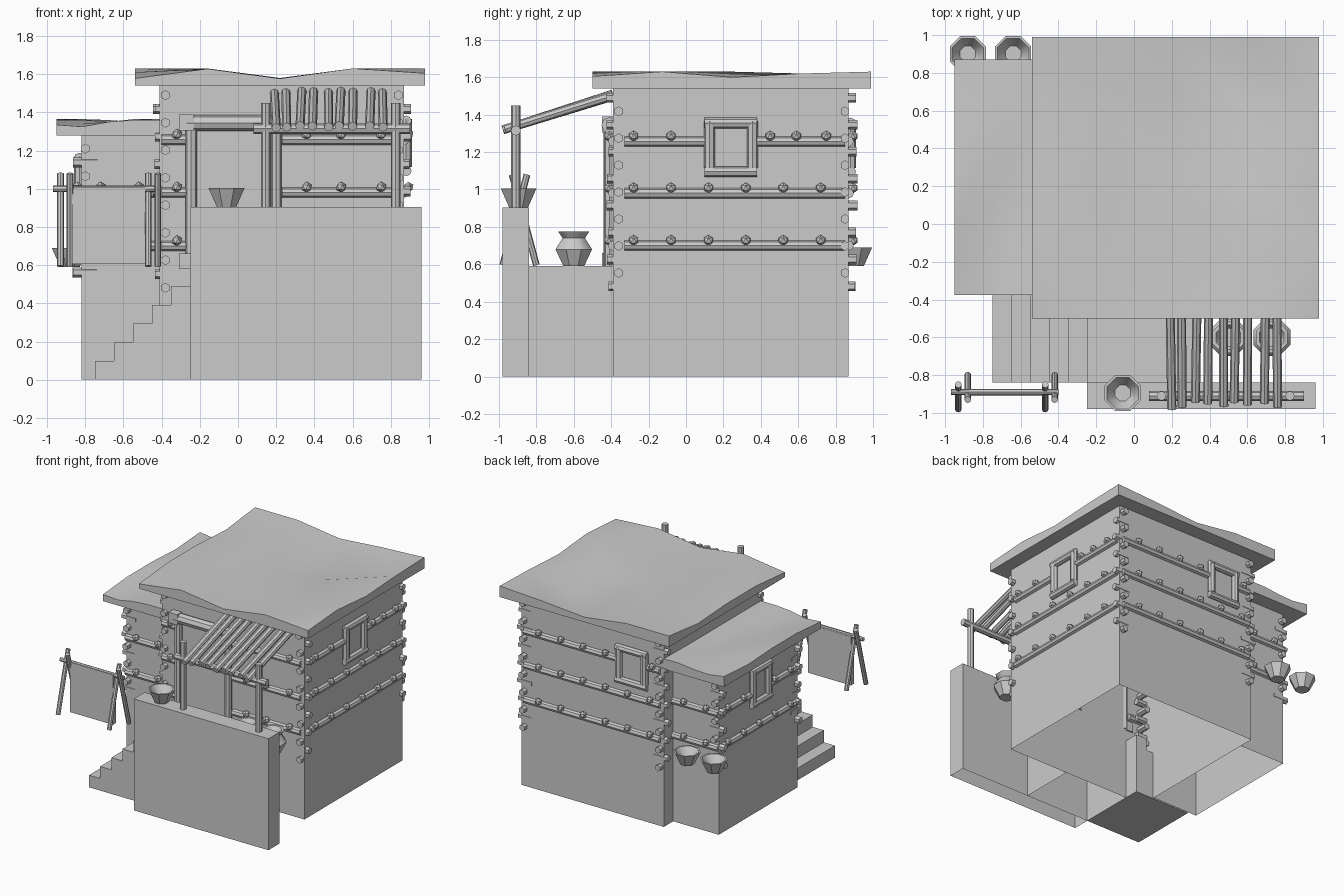
import bpy, bmesh, math, random
from mathutils import Vector

if "Cube" in bpy.data.objects:
    bpy.data.objects.remove(bpy.data.objects["Cube"])
random.seed(4)


def finish(bm, name, smooth=True):
    bmesh.ops.recalc_face_normals(bm, faces=bm.faces)
    me = bpy.data.meshes.new(name)
    bm.to_mesh(me)
    bm.free()
    ob = bpy.data.objects.new(name, me)
    bpy.context.collection.objects.link(ob)
    if smooth:
        bpy.context.view_layer.objects.active = ob
        ob.select_set(True)
        bpy.ops.object.shade_smooth_by_angle(angle=math.radians(40))
        ob.select_set(False)
    return ob


def add_log(bm, p, q, r, n=8):
    p, q = Vector(p), Vector(q)
    d = q - p
    m = d.to_track_quat('Z', 'Y').to_matrix().to_4x4()
    m.translation = (p + q) / 2
    bmesh.ops.create_cone(bm, cap_ends=True, segments=n, radius1=r, radius2=r,
                          depth=d.length, matrix=m)


def log(name, p, q, r, n=8):
    bm = bmesh.new()
    add_log(bm, p, q, r, n)
    return finish(bm, name)


def box(name, x0, x1, y0, y1, z0, z1, open_bottom=False):
    bm = bmesh.new()
    bmesh.ops.create_cube(bm, size=1)
    for v in bm.verts:
        v.co = ((x0 + x1) / 2 + v.co.x * (x1 - x0), (y0 + y1) / 2 + v.co.y * (y1 - y0),
                (z0 + z1) / 2 + v.co.z * (z1 - z0))
    ob_normals = [f for f in bm.faces if f.calc_center_median().z < z0 + 1e-4]
    if open_bottom:
        bmesh.ops.delete(bm, geom=ob_normals, context='FACES_ONLY')
    return finish(bm, name, False)


def lathe(name, cx, cy, profile, n=8):
    bm = bmesh.new()
    rings = [[bm.verts.new((cx + r * math.cos((i + .5) * 2 * math.pi / n),
                            cy + r * math.sin((i + .5) * 2 * math.pi / n), z))
              for i in range(n)] for r, z in profile]
    for a, b in zip(rings, rings[1:]):
        for i in range(n):
            bm.faces.new((a[i], a[(i + 1) % n], b[(i + 1) % n], b[i]))
    bm.faces.new(rings[0])
    bm.faces.new(rings[-1])
    return finish(bm, name)


def roof(name, x0, x1, y0, y1, base, heights):
    # wavy earth roof: coarse displaced grid closed down to a flat underside
    bm = bmesh.new()
    n = len(heights) - 1
    g = [[bm.verts.new((x0 + (x1 - x0) * i / n, y0 + (y1 - y0) * j / n, heights[j][i]))
          for i in range(n + 1)] for j in range(n + 1)]
    for j in range(n):
        for i in range(n):
            bm.faces.new((g[j][i], g[j][i + 1], g[j + 1][i + 1], g[j + 1][i]))
    edges = [e for e in bm.edges if e.is_boundary]
    new = bmesh.ops.extrude_edge_only(bm, edges=edges)['geom']
    for v in new:
        if isinstance(v, bmesh.types.BMVert):
            v.co.z = base
    bmesh.ops.holes_fill(bm, edges=[e for e in bm.edges if e.is_boundary], sides=0)
    bmesh.ops.triangulate(bm, faces=bm.faces[:])
    finish(bm, name)


def rail(name, axis, wall, a, b, z, bolts):
    # horizontal wall beam with rounded pegs; axis is the beam direction
    pt = (lambda t, w, h: (t, w, h)) if axis == 'x' else (lambda t, w, h: (w, t, h))
    bm = bmesh.new()
    add_log(bm, pt(a, wall, z), pt(b, wall, z), .027)
    out = .022 if wall > 0 else -.022
    for t in bolts:
        res = bmesh.ops.create_icosphere(bm, subdivisions=1, radius=.029)
        bmesh.ops.translate(bm, verts=res['verts'], vec=pt(t, wall + out, z + .028))
    finish(bm, name)


def corner(name, x, y, z0, z1):
    # stacked crossing log ends
    bm = bmesh.new()
    n = round((z1 - z0) / .072)
    for i in range(n + 1):
        z = z1 - i * .072
        h = .06 + random.uniform(-.008, .008)
        d = Vector((h, 0, 0)) if i % 2 else Vector((0, h, 0))
        c = Vector((x, y, z))
        add_log(bm, c - d, c + d, .026, 6)
    finish(bm, name)


def window(name, axis, wall, c, z, w=.115, h=.13):
    pt = (lambda t, k: (t, wall, k)) if axis == 'x' else (lambda t, k: (wall, t, k))
    bm = bmesh.new()
    for s in (-1, 1):
        add_log(bm, pt(c + s * w, z - h + .02), pt(c + s * w, z + h + .01), .03)
        add_log(bm, pt(c - w - .025, z + s * h), pt(c + w + .025, z + s * h), .029)
    finish(bm, name)


# walls
box('main_walls', -.41, .87, -.39, .87, 0, 1.55, True)
box('wing_walls', -.82, -.41, -.26, .75, 0, 1.29, True)
box('parapet', -.25, .96, -.98, -.84, 0, .905, True)
box('porch_platform', -.25, .33, -.84, -.39, 0, .59, True)

# stairs as an extruded stepped profile
pts = [(-.25, 0), (-.75, 0)]
for i in range(5):
    pts += [(-.75 + .1 * i, .098 * (i + 1)), (-.65 + .1 * i, .098 * (i + 1))]
bm = bmesh.new()
f = bm.faces.new([bm.verts.new((x, -.84, z)) for x, z in pts])
ext = bmesh.ops.extrude_face_region(bm, geom=[f])['geom']
bmesh.ops.translate(bm, verts=[v for v in ext if isinstance(v, bmesh.types.BMVert)], vec=(0, .57, 0))
finish(bm, 'stairs', False)

# roofs
roof('main_roof', -.54, .98, -.50, .99, 1.54, [
    [1.578, 1.628, 1.577, 1.63, 1.605],
    [1.61, 1.61, 1.58, 1.615, 1.63],
    [1.61, 1.63, 1.58, 1.63, 1.60],
    [1.59, 1.62, 1.575, 1.55, 1.62],
    [1.63, 1.63, 1.58, 1.61, 1.63]])
roof('wing_roof', -.95, -.41, -.375, .87, 1.28, [
    [1.335, 1.325, 1.35, 1.36, 1.36],
    [1.36, 1.34, 1.335, 1.35, 1.36],
    [1.36, 1.36, 1.35, 1.34, 1.36],
    [1.345, 1.365, 1.36, 1.35, 1.36],
    [1.365, 1.345, 1.35, 1.365, 1.365]])

# corner logs
for i, (x, y) in enumerate([(-.38, -.36), (.84, -.36), (.84, .85), (-.38, .85)]):
    corner(f'main_corner_{i}', x, y, .48, 1.49)
for i, y in enumerate((-.24, .73)):
    corner(f'wing_corner_{i}', -.80, y, .55, 1.21)

# wall beams
side = [-.28, -.08, .12, .32, .52, .72]
back = [-.3, -.1, .1, .3, .5, .7]
for i, z in enumerate((.70, .98, 1.257)):
    if i < 2:
        rail(f'right_beam_{i}', 'y', .87, -.33, .85, z, side)
        rail(f'back_beam_{i}', 'x', .87, -.38, .84, z, back)
        rail(f'wing_left_beam_{i}', 'y', -.82, -.24, .13 if i else .73, z,
             [-.14, .06] if i else [-.14, .06, .26, .46, .66])
        rail(f'wing_front_beam_{i}', 'x', -.26, -.82, -.41, z, [-.72, -.52])
        rail(f'wing_back_beam_{i}', 'x', .75, -.82, -.41, z, [-.72, -.52])
    rail(f'front_beam_{i}', 'x', -.39, .23, .84, z, [.36, .54, .75])
    rail(f'front_short_beam_{i}', 'x', -.39, -.4, -.27, z, [-.32])
rail('wing_left_beam_end', 'y', -.82, .33, .73, .98, [.46, .66])
rail('right_beam_top_a', 'y', .87, -.33, .11, 1.257, [-.28, -.08])
rail('right_beam_top_b', 'y', .87, .38, .85, 1.257, [.45, .59, .75])
rail('back_beam_top_a', 'x', .87, -.38, -.27, 1.257, [-.32])
rail('back_beam_top_b', 'x', .87, .0, .84, 1.257, [.1, .3, .5, .7])

# windows
window('right_window', 'y', .88, .24, 1.225)
window('back_window', 'x', .88, -.13, 1.225)
window('wing_window', 'y', -.83, .23, 1.03, .1)

# door frame
log('door_left_post', (-.245, -.41, .59), (-.245, -.41, 1.31), .03)
log('door_right_post', (.20, -.41, .59), (.20, -.41, 1.31), .027)
log('door_header', (-.27, -.41, 1.345), (.22, -.41, 1.345), .042)
box('door_header_block', -.31, -.23, -.45, -.37, 1.305, 1.39)
box('door_foot_block', -.31, -.25, -.45, -.38, .58, .66)

# awning
for i, x in enumerate((.145, .825)):
    log(f'awning_post_{i}', (x, -.91, .9), (x, -.91, 1.45), .025)
log('awning_beam', (.08, -.91, 1.315), (.90, -.91, 1.315), .027)
for i, x in enumerate((.2, .255, .325, .39, .475, .53, .60, .69, .76)):
    e = random.uniform(-.02, .02)
    log(f'awning_log_{i}', (x, -.96 + e, 1.325 + e * .3), (x + e * .5, -.39, 1.505 + e * .3), .024)

# cloth drying rack
for i, x in enumerate((-.905, -.445)):
    for s in (-1, 1):
        log(f'rack_leg_{i}_{s}', (x + s * .025, -.89 + s * .09, .595),
            (x + s * .025, -.89 - s * .04, 1.08), .018)
log('rack_bar', (-.97, -.89, 1.0), (-.40, -.89, 1.0), .016)
box('hanging_cloth', -.87, -.485, -.91, -.875, .605, 1.01)

# bowls and pots
def bowl(name, x, y, z):
    lathe(name, x, y, [(.055, z), (.103, z + .1), (.09, z + .1), (.045, z + .025)])

bowl('parapet_bowl', -.06, -.895, .905)
bowl('back_bowl_0', -.88, .90, .59)
bowl('back_bowl_1', -.64, .90, .59)
for i, x in enumerate((.5, .73)):
    lathe(f'pot_{i}', x, -.6, [(.06, .59), (.106, .68), (.065, .74), (.09, .775), (.07, .775), (.05, .74), (.08, .68)])
